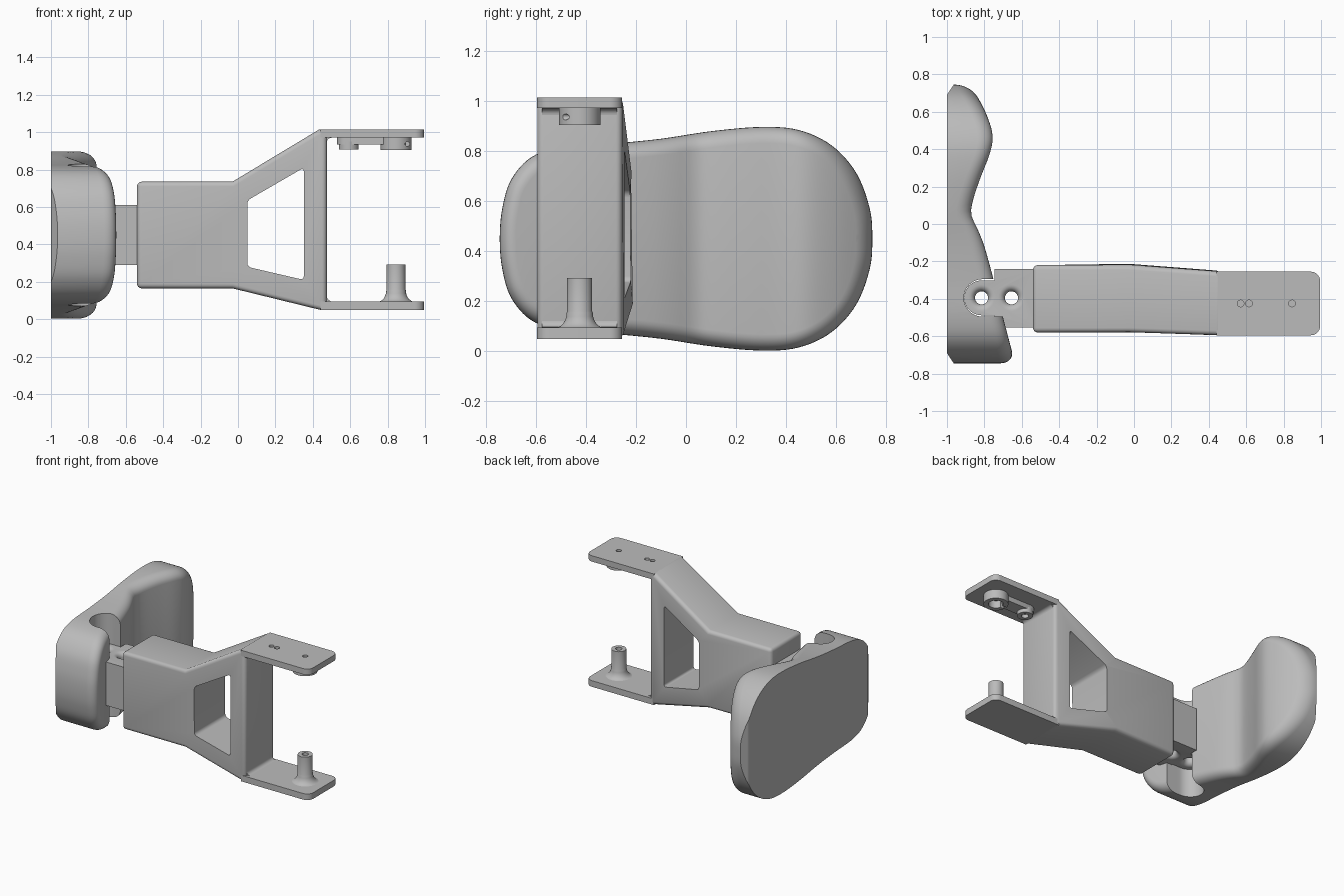
import bpy, bmesh, math
from mathutils import Vector

if bpy.data.objects.get("Cube"):
    bpy.data.objects.remove(bpy.data.objects["Cube"])

grey = bpy.data.materials.new("light_grey")
grey.use_nodes = True
GREY = (0.5, 0.5, 0.5, 1)
grey.diffuse_color = GREY
grey.node_tree.nodes["Principled BSDF"].inputs["Base Color"].default_value = GREY


def make(name, bm):
    bmesh.ops.recalc_face_normals(bm, faces=bm.faces)
    me = bpy.data.meshes.new(name)
    bm.to_mesh(me)
    bm.free()
    me.materials.append(grey)
    ob = bpy.data.objects.new(name, me)
    bpy.context.collection.objects.link(ob)
    return ob


def prism(name, pts, place, lo, hi):
    """Extrude a 2D outline between two levels; place maps (a, b, level) to 3D."""
    bm = bmesh.new()
    rings = [[bm.verts.new(place(a, b, t)) for a, b in pts] for t in (lo, hi)]
    n = len(pts)
    for i in range(n):
        j = (i + 1) % n
        bm.faces.new((rings[0][i], rings[0][j], rings[1][j], rings[1][i]))
    for r in rings:
        bm.faces.new(r)
    return make(name, bm)


def lathe(name, profile, x, y, n=40):
    """Closed revolved shape from (radius, z) points."""
    bm = bmesh.new()
    rings = [[bm.verts.new((x + r * math.cos(k * math.tau / n), y + r * math.sin(k * math.tau / n), z))
              for k in range(n)] for r, z in profile]
    for a, b in zip(rings, rings[1:]):
        for k in range(n):
            bm.faces.new((a[k], a[(k + 1) % n], b[(k + 1) % n], b[k]))
    bm.faces.new(rings[0])
    bm.faces.new(rings[-1])
    return make(name, bm)


def arc(cx, cy, r, a0, a1, n=10):
    return [(cx + r * math.cos(math.radians(a0 + (a1 - a0) * k / n)),
             cy + r * math.sin(math.radians(a0 + (a1 - a0) * k / n))) for k in range(n + 1)]


def spline(pts, steps):
    """Catmull-Rom curve through pts; the first and last are guides only."""
    out = []
    P = [Vector(p) for p in pts]
    for a, b, c, d in zip(P, P[1:], P[2:], P[3:]):
        for k in range(steps):
            t = k / steps
            out.append(0.5 * (2 * b + (c - a) * t + (2 * a - 5 * b + 4 * c - d) * t * t
                              + (3 * b - a - 3 * c + d) * t ** 3))
    return out + [P[-2]]


def finish(ob, cutters=(), bevel=0, segments=4):
    """Bevel, cut, bake the modifiers and smooth by angle."""
    if bevel:
        m = ob.modifiers.new("Bevel", 'BEVEL')
        m.width, m.segments, m.limit_method = bevel, segments, 'ANGLE'
        m.angle_limit = math.radians(50)
    for c in cutters:
        m = ob.modifiers.new("Cut", 'BOOLEAN')
        m.operation, m.object, m.solver = 'DIFFERENCE', c, 'EXACT'
    bpy.context.view_layer.update()
    dg = bpy.context.evaluated_depsgraph_get()
    me = bpy.data.meshes.new_from_object(ob.evaluated_get(dg))
    ob.modifiers.clear()
    ob.data = me
    bpy.ops.object.select_all(action='DESELECT')
    ob.select_set(True)
    bpy.context.view_layer.objects.active = ob
    bpy.ops.object.shade_smooth_by_angle(angle=math.radians(35))
    for c in cutters:
        bpy.data.objects.remove(c)
    return ob


def flat(a, b, t):
    return (a, b, t)


# Contoured pad: outline in y/z, thickness from a wavy depth curve
MID = 0.45
upper = spline([(-0.735, -0.12), (-0.745, 0), (-0.735, 0.12), (-0.70, 0.235), (-0.62, 0.325),
                (-0.5, 0.365), (-0.3, 0.38), (-0.1, 0.40), (0.1, 0.43), (0.3, 0.447), (0.45, 0.435),
                (0.58, 0.375), (0.68, 0.265), (0.735, 0.12), (0.745, 0), (0.735, -0.12)], 6)
depth_curve = spline([(-0.9, -0.6), (-0.76, -0.632), (-0.5, -0.70), (-0.3, -0.75), (-0.12, -0.80),
                      (-0.03, -0.835), (0.05, -0.87), (0.13, -0.86), (0.25, -0.82), (0.38, -0.77),
                      (0.48, -0.757), (0.6, -0.795), (0.72, -0.86), (0.76, -0.885), (0.8, -0.9)], 8)


def depth(y):
    for a, b in zip(depth_curve, depth_curve[1:]):
        if y <= b.x:
            return a.y + (b.y - a.y) * (y - a.x) / (b.x - a.x)
    return depth_curve[-1].y


def back(y):
    return -1 + max(0, abs(y) - 0.69) * 0.65


M = len(upper) - 1
loop = [(p.x, p.y) for p in upper] + [(p.x, -p.y) for p in upper[-2:0:-1]]
N = len(loop)


def inset(d):
    out = []
    for i in range(N):
        t = Vector(loop[(i + 1) % N]) - Vector(loop[i - 1])
        t.normalize()
        out.append((loop[i][0] + t.y * d, loop[i][1] - t.x * d))
    return out


bm = bmesh.new()
rings = [[bm.verts.new((back(y), y, MID + z)) for y, z in loop]]
for k in range(8):
    a = math.radians(90 * k / 7)
    rings.append([bm.verts.new((depth(y) - 0.08 * (1 - math.sin(a)), y, MID + z))
                  for y, z in inset(0.065 * (1 - math.cos(a)))])
for a, b in zip(rings, rings[1:]):
    for i in range(N):
        bm.faces.new((a[i], a[(i + 1) % N], b[(i + 1) % N], b[i]))
for r in (rings[0], rings[-1]):
    for i in range(M):
        quad = [r[i], r[i + 1], r[(N - i - 1) % N], r[(N - i) % N]]
        bm.faces.new(list(dict.fromkeys(quad)))
pad = make("pad", bm)
slot = prism("slot_cutter", arc(-0.81, -0.395, 0.1, 90, 270, 24) + [(-0.4, -0.495), (-0.4, -0.295)],
             flat, -0.2, 1.2)
finish(pad, [slot])

# Hinge link: rounded tongue and block with two flared holes
LOW, TOP, HY = 0.29, 0.61, -0.395


def flared_hole(x):
    flare = [(0.035 + 0.035 * (1 - math.cos(math.radians(a))), 0.035 * math.sin(math.radians(a)))
             for a in range(0, 91, 15)]
    prof = [(0.07, LOW - 0.05)] + [(r, LOW + 0.035 - h) for r, h in reversed(flare)]
    prof += [(r, TOP - 0.035 + h) for r, h in flare] + [(0.07, TOP + 0.05)]
    return lathe("hole_cutter", prof, x, HY)


tongue = arc(-0.815, HY, 0.093, 90, 270, 24)
outline = tongue + [(-0.745, HY - 0.093), (-0.745, -0.553), (-0.52, -0.553), (-0.52, -0.24), (-0.745, -0.24),
                    (-0.745, HY + 0.093)]
finish(prism("hinge_link", outline, flat, LOW, TOP), [flared_hole(-0.815), flared_hole(-0.655)])


# Arm: flared body, slightly narrowing toward the fork
def arm_place(x, z, side):
    f = min(1, max(0, (x + 0.03) / 0.48))
    y = -0.22 - 0.035 * f if side else -0.58 - 0.015 * f
    return (x, y, z)


body = prism("arm_body", [(-0.54, 0.165), (-0.54, 0.735), (-0.03, 0.735), (0.435, 1.015), (0.475, 1.015),
                          (0.475, 0.05), (0.44, 0.05), (-0.03, 0.165)], arm_place, 0, 1)
window = prism("window_cutter", [(0.05, 0.28), (0.05, 0.635), (0.352, 0.81), (0.352, 0.21)],
               lambda a, b, t: (a, t, b), -0.9, 0.1)
m = window.modifiers.new("Bevel", 'BEVEL')
m.width, m.segments, m.affect, m.limit_method = 0.02, 4, 'EDGES', 'WEIGHT'
weights = window.data.attributes.new("bevel_weight_edge", 'FLOAT', 'EDGE')
for e in window.data.edges:
    a, b = (window.data.vertices[v].co for v in e.vertices)
    weights.data[e.index].value = 1.0 if abs(a.y - b.y) > 0.5 else 0.0
finish(body, [window], 0.025)

# Fork plates with rounded outer corners
PY = -0.425
plate = [(0.44, -0.255), (0.44, -0.595)] + arc(0.945, -0.545, 0.05, -90, 0) + arc(0.945, -0.305, 0.05, 0, 90)
top_plate = prism("upper_fork_plate", plate, flat, 0.972, 1.015)
finish(top_plate, [lathe("screw_cutter", [(0.018, 0.99), (0.018, 1.1)], x, PY, 20) for x in (0.57, 0.615, 0.845)])
finish(prism("lower_fork_plate", plate, flat, 0.05, 0.095))

# Fillets where the plates meet the fork wall
for name, z, s in (("upper_fillet", 0.975, -1), ("lower_fillet", 0.092, 1)):
    curve = [(0.47 + 0.03 - x, z + s * (0.03 - h)) for x, h in arc(0, 0, 0.025, 0, 90, 6)]
    finish(prism(name, [(0.47, z)] + curve, lambda a, b, t: (a, t, b), -0.575, -0.275))

# Lower pivot post with concave flared foot and hollow tip
foot = [(0.1 - 0.048 * math.sin(math.radians(a)), 0.093 + 0.062 * (1 - math.cos(math.radians(a))))
        for a in range(0, 91, 15)]
finish(lathe("pivot_post", foot + [(0.05, 0.16), (0.05, 0.293), (0.022, 0.293), (0.022, 0.2)], 0.845, PY))

# Upper latch: socket ring, bar and small boss under the plate
ring = lathe("socket_ring", [(0.083, 0.98), (0.083, 0.905), (0.05, 0.905), (0.05, 0.96)], 0.845, PY)
notch = prism("notch_cutter", [(0.7, PY - 0.012), (0.845, PY - 0.012), (0.845, PY + 0.012), (0.7, PY + 0.012)],
              flat, 0.85, 0.95)
side_hole = prism("side_hole_cutter", arc(0.905, 0.937, 0.012, 0, 342, 19), lambda a, b, t: (a, t, b), -0.6, PY)
finish(ring, [notch, side_hole])
finish(prism("latch_bar", arc(0.58, PY, 0.05, 90, 270) + [(0.78, PY - 0.05), (0.78, PY + 0.05)],
             flat, 0.935, 0.98))
finish(lathe("latch_boss", [(0.053, 0.95), (0.053, 0.908), (0.025, 0.908), (0.025, 0.94)], 0.592, PY))
